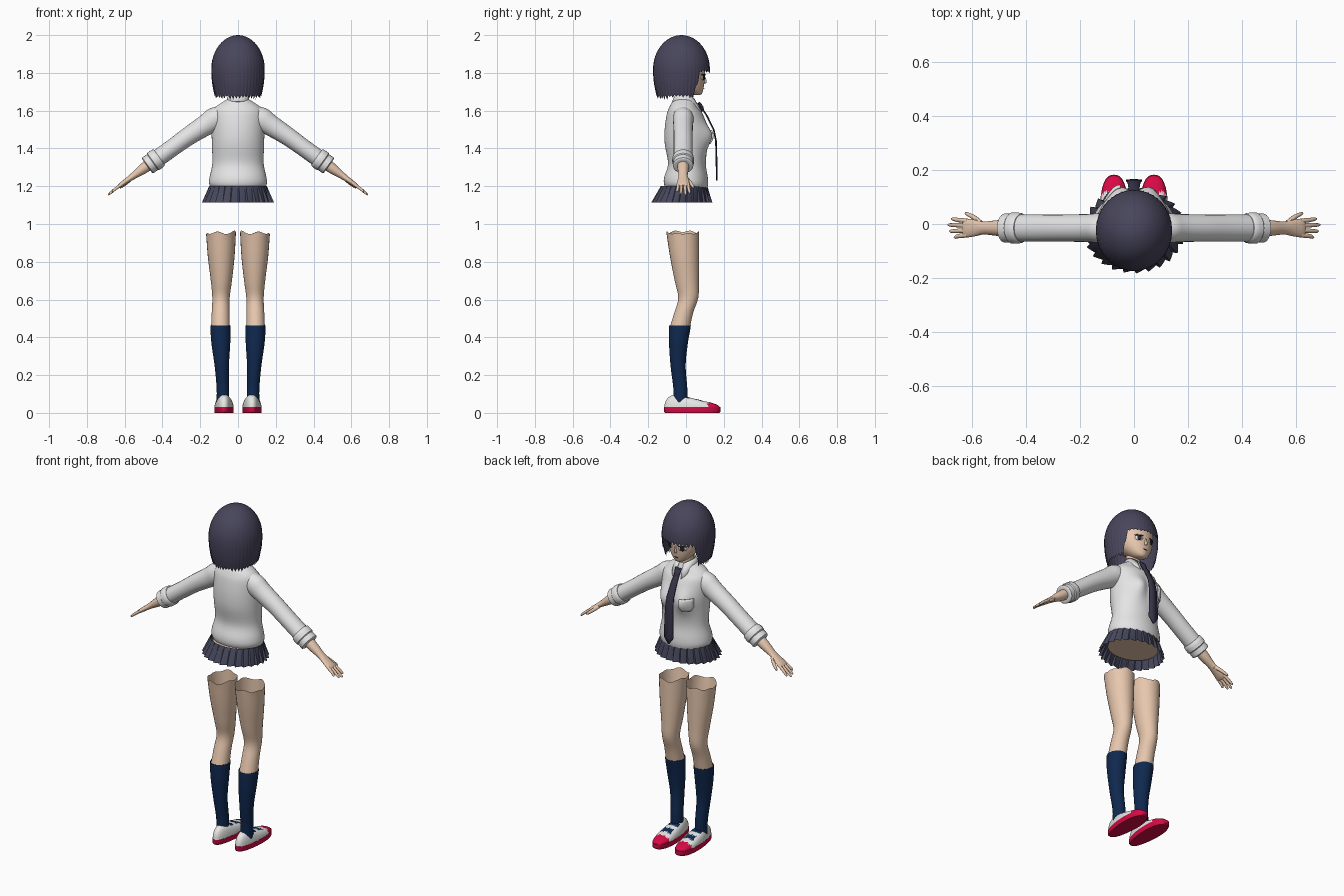
import bpy, bmesh, math, random
from mathutils import Vector, Matrix

random.seed(4)
cube = bpy.data.objects.get("Cube")
if cube:
    bpy.data.objects.remove(cube, do_unlink=True)


def material(name, r, g, b):
    m = bpy.data.materials.new(name)
    m.use_nodes = True
    m.diffuse_color = (r, g, b, 1)
    bsdf = next(n for n in m.node_tree.nodes if n.type == "BSDF_PRINCIPLED")
    bsdf.inputs["Base Color"].default_value = (r, g, b, 1)
    return m


HAIR = material("dark slate hair", .065, .06, .105)
SKIN = material("skin", .80, .57, .42)
SHIRT = material("shirt white", .78, .78, .78)
SKIRT = material("slate skirt", .06, .062, .105)
SOCK = material("navy sock", .005, .022, .08)
SHOE = material("shoe white", .8, .8, .78)
RED = material("crimson rubber", .68, .003, .06)
TIE = material("dark plum tie", .04, .035, .07)
EYE = material("eye dark", .02, .018, .03)
EYEWHITE = material("eye white", .85, .85, .85)


def finish(name, bm, mats, mirror=False, angle=40, thick=0, rule=None):
    bmesh.ops.recalc_face_normals(bm, faces=bm.faces)
    mesh = bpy.data.meshes.new(name)
    bm.to_mesh(mesh)
    bm.free()
    ob = bpy.data.objects.new(name, mesh)
    bpy.context.collection.objects.link(ob)
    for m in mats:
        mesh.materials.append(m)
    if rule:
        for p in mesh.polygons:
            p.material_index = rule(p.center)
    bpy.ops.object.select_all(action="DESELECT")
    ob.select_set(True)
    bpy.context.view_layer.objects.active = ob
    bpy.ops.object.shade_smooth_by_angle(angle=math.radians(angle))
    if thick:
        mod = ob.modifiers.new("thickness", "SOLIDIFY")
        mod.thickness, mod.offset = thick, 0
    if mirror:
        ob.modifiers.new("mirror", "MIRROR").use_mirror_merge = False
    return ob


def grid(name, rows, mats, closed=True, caps=(False, False), matrix=None, **kw):
    """Skin rows of points with quads."""
    bm = bmesh.new()
    vs = [[bm.verts.new(p) for p in row] for row in rows]
    n = len(rows[0])
    for a, b in zip(vs, vs[1:]):
        for i in range(n if closed else n - 1):
            j = (i + 1) % n
            bm.faces.new((a[i], a[j], b[j], b[i]))
    if caps[0]:
        bm.faces.new(vs[0])
    if caps[1]:
        bm.faces.new(vs[-1])
    if matrix:
        bm.transform(matrix)
    return finish(name, bm, mats, **kw)


def spline(pts, n=4):
    """Pass a smooth curve through tuples of any length."""
    out = []
    for i in range(len(pts) - 1):
        a, b, c, d = (pts[min(max(k, 0), len(pts) - 1)] for k in range(i - 1, i + 3))
        for s in range(n):
            t = s / n
            out.append(tuple(q + t / 2 * (r - p + t * (2*p - 5*q + 4*r - e + t * (3*(q - r) + e - p)))
                             for p, q, r, e in zip(a, b, c, d)))
    return out + [tuple(pts[-1])]


def loft(name, rings, mats, seg=28, n=4, warp=None, **kw):
    """Rings are (x, y, z, x radius, y radius)."""
    rows = []
    for x, y, z, rx, ry in spline(rings, n):
        row = [Vector((x + rx * math.sin(k * math.tau / seg), y + ry * math.cos(k * math.tau / seg), z))
               for k in range(seg)]
        rows.append([warp(p) for p in row] if warp else row)
    return grid(name, rows, mats, **kw)


def front_y(rings, x, z):
    """Forward surface of a loft at x, z."""
    r = min(spline(rings, 12), key=lambda q: abs(q[2] - z))
    return r[1] + r[4] * math.sqrt(max(0, 1 - (x / r[3]) ** 2))


# Torso with a soft bust
torso = [(0, .003, 1.19, .142, .11), (0, 0, 1.215, .153, .117), (0, 0, 1.25, .15, .115),
         (0, .005, 1.32, .136, .1), (0, 0, 1.42, .138, .112), (0, 0, 1.5, .14, .113),
         (0, -.006, 1.58, .138, .096), (0, -.012, 1.615, .122, .078),
         (0, -.012, 1.64, .09, .065), (0, -.008, 1.665, .05, .05)]


def bust(x, z):
    return .034 * math.exp(-((abs(x) - .062) / .045) ** 2 - ((z - 1.465) / .06) ** 2)


def bust_warp(p):
    if p.y > 0:
        p.y += bust(p.x, p.z) * min(1, p.y / .05)
    return p


loft("shirt_body", torso, [SHIRT], seg=48, warp=bust_warp)

# Chest pocket follows the shirt
rows = []
for i in range(7):
    z = 1.495 - .07 * i / 6
    half = .03 if i < 5 else .03 - .006 * (i - 4)
    rows.append([(x, front_y(torso, x, z) + bust(x, z) + .004, z)
                 for x in (-.08 + half * k / 3 for k in range(-3, 4))])
grid("chest_pocket", rows, [SHIRT], closed=False, thick=.007)

# Collar, dipping to points at the front
rows = []
for s in (0, .5, 1):
    row = []
    for k in range(33):
        a = math.radians(16 + 328 * k / 32)
        dip = max(0, math.cos(a)) ** 3
        r = .047 + s * (.016 + .03 * dip)
        row.append((r * math.sin(a), -.006 + r * 1.05 * math.cos(a), 1.682 - s * (.035 + .045 * dip) - .02 * dip))
    rows.append(row)
grid("collar", rows, [SHIRT], closed=False, thick=.005)

# Necktie: knot and hanging blade
path = [(.02, .068, 1.645), (.016, .088, 1.605), (.018, .108, 1.575), (.022, .145, 1.5),
        (.025, .157, 1.44), (.028, .16, 1.34), (.03, .161, 1.265), (.004, .161, 1.23)]
grid("necktie", [[(-w, y, z), (0, y + .003, z), (w, y, z)] for w, y, z in path], [TIE],
     closed=False, thick=.006)
loft("tie_knot", [(0, .088, 1.595, .011, .009), (0, .08, 1.62, .018, .012), (0, .07, 1.64, .017, .009)],
     [TIE], seg=10, n=2, caps=(True, True))

# Pleated skirt and the body inside it
PLEATS, STEP = 26, 6
rows = []
for s in (0, .3, .65, 1):
    row = []
    for k in range(PLEATS * STEP):
        a = k * math.tau / (PLEATS * STEP)
        f = 1 + (.015 + .075 * s) * ((k % STEP) / (STEP - 1) - .7)
        row.append(((.152 + .034 * s) * f * math.sin(a), -.01 - .012 * s + (.122 + .035 * s) * f * math.cos(a),
                    1.202 - .087 * s))
    rows.append(row)
grid("pleated_skirt", rows, [SKIRT], angle=25)
loft("hips", [(0, -.01, 1.15, .145, .12), (0, -.005, 1.2, .135, .105)], [SKIN], caps=(True, False))

# Neck and head
loft("neck", [(0, -.012, 1.62, .042, .042), (0, -.008, 1.68, .037, .039), (0, 0, 1.73, .04, .045)], [SKIN], seg=20)
head = [(0, .062, 1.682, .012, .012), (0, .05, 1.69, .032, .034), (0, .035, 1.71, .056, .056),
        (0, .012, 1.745, .083, .085), (0, 0, 1.79, .1, .1), (0, -.008, 1.85, .106, .106),
        (0, -.01, 1.92, .08, .085), (0, -.01, 1.96, .03, .03)]
loft("head", head, [SKIN], seg=36, caps=(True, True))
loft("nose", [(0, .094, 1.743, .006, .006), (0, .097, 1.752, .008, .013), (0, .092, 1.785, .004, .008)],
     [SKIN], seg=10, caps=(True, True))


def face_patch(name, cx, cz, w, h, lift, mat, mirror=True):
    """Thin oval plate lying on the face."""
    rows = []
    for s in (.05, .5, 1):
        ring = [(cx + s * w * math.cos(k * math.tau / 20), cz + s * h * math.sin(k * math.tau / 20)) for k in range(20)]
        rows.append([(x, front_y(head, x, z) + lift, z) for x, z in ring])
    grid(name, rows, [mat], caps=(True, False), mirror=mirror, thick=.002)


face_patch("eye_white", .042, 1.776, .02, .014, .003, EYEWHITE)
face_patch("iris", .041, 1.776, .011, .014, .005, EYE)
face_patch("upper_lash", .043, 1.79, .023, .004, .006, EYE)
face_patch("mouth", 0, 1.717, .013, .002, .003, EYE, mirror=False)

# Bobbed hair: dome, straight fringe and ragged locks
LOCKS, STEP = 44, 4
tips = [random.uniform(.006, .024) for _ in range(LOCKS)]
rows = [[] for _ in range(21)]
for k in range(LOCKS * STEP):
    a = k * math.tau / (LOCKS * STEP)
    turn = abs(math.degrees(math.atan2(math.sin(a), math.cos(a))))
    u = (k % STEP) / STEP
    side = min(1, max(0, (turn - 48) / 14))
    end = 1.815 - .13 * side - .004 * (turn > 110) - tips[k // STEP] * (1 - abs(2 * u - 1))
    for i, row in enumerate(rows):
        if i <= 12:
            b = math.radians(2 + 88 * i / 12)
            z, f = 1.82 + .18 * math.cos(b), math.sin(b)
        else:
            z = 1.82 + (end - 1.82) * (i - 12) / 8
            f = 1 - .17 * ((1.82 - z) / .16) ** 2
        f *= 1 + .035 * (i / 20) ** 2 * (u - .4)
        row.append((.141 * f * math.sin(a), -.024 + .15 * f * math.cos(a), z))
grid("bobbed_hair", rows, [HAIR], caps=(True, False), angle=50)

# Arms, built along their own axis and swung outwards
c, s = math.cos(math.radians(35.8)), math.sin(math.radians(35.8))
ARM = Matrix(((-s, 0, c, .10), (0, 1, 0, -.015), (-c, 0, -s, 1.582), (0, 0, 0, 1)))


def arm_part(name, rings, mat, seg=24, caps=(True, True), n=4):
    loft(name, rings, [mat], seg=seg, n=n, caps=caps, matrix=ARM, mirror=True)


arm_part("sleeve", [(.012, 0, -.03, .045, .045), (.008, 0, .03, .062, .055), (.006, 0, .09, .056, .052),
                    (0, 0, .2, .049, .05), (0, 0, .3, .046, .05), (0, 0, .42, .046, .05)], SHIRT)
arm_part("rolled_cuff", [(0, 0, .39, .045, .047), (0, 0, .395, .054, .056), (0, 0, .43, .055, .058),
                         (0, 0, .435, .05, .053), (0, 0, .465, .051, .054), (0, 0, .47, .04, .042)], SHIRT, n=2)
arm_part("forearm_and_palm", [(0, 0, .44, .031, .032), (0, 0, .5, .027, .029), (0, 0, .56, .018, .024),
                              (0, 0, .6, .014, .03), (0, 0, .64, .012, .035), (0, 0, .655, .008, .033)], SKIN)
for name, y, tip in (("index", .026, .712), ("middle", .009, .727), ("ring", -.009, .72), ("little", -.026, .7)):
    arm_part(name + "_finger", [(0, y, .635, .009, .009), (0, y * 1.15, .68, .008, .008),
                                (.003, y * 1.3, tip - .006, .006, .006), (.003, y * 1.3, tip, .002, .002)],
             SKIN, seg=10, n=2)
arm_part("thumb", [(.004, .015, .575, .011, .012), (.008, .038, .61, .01, .01),
                   (.01, .052, .645, .007, .007), (.01, .055, .655, .002, .002)], SKIN, seg=10, n=2)

# Legs with open tops, and socks
leg = [(.093, -.036, .44, .05, .054), (.092, -.012, .53, .047, .05), (.09, .012, .61, .046, .053),
       (.088, .004, .7, .056, .064), (.089, -.008, .83, .071, .077), (.09, -.017, .955, .079, .087)]


def ragged(p):
    if p.z > .95:
        p.z += .007 * math.sin(p.x * 70) + .004 * math.sin(p.y * 90)
    return p


loft("leg", leg, [SKIN], warp=ragged, mirror=True)
loft("sock", [(.08, -.03, .05, .034, .036), (.08, -.03, .13, .033, .037), (.086, -.042, .25, .038, .04),
              (.091, -.04, .37, .05, .05), (.093, -.033, .455, .053, .058), (.093, -.033, .458, .05, .054)],
     [SOCK], mirror=True)


# Slip-on shoes: domed upper with strap and red toe, on a red sole
def footprint(k, scale):
    a = k * math.tau / 40
    y = .033 + .148 * math.sin(a)
    w = .05 + .008 * math.sin(a)
    return .074 + scale * w * math.copysign(abs(math.cos(a)) ** .8, math.cos(a)), .033 + scale * (y - .033)


heights = [(-.12, .085), (-.05, .075), (.02, .055), (.1, .036), (.19, .024)]


def shoe_height(y):
    for (a, p), (b, q) in zip(heights, heights[1:]):
        if y <= b:
            return p + (q - p) * (y - a) / (b - a)
    return heights[-1][1]


rows = []
for f in (1, .985, .96, .92, .86, .78, .68, .57, .45, .33, .2, .08):
    row = [footprint(k, f) for k in range(40)]
    rows.append([(x, y, .026 + shoe_height(y) * math.sqrt(1 - f ** 4)) for x, y in row])


def shoe_colour(p):
    if p.y > .118:
        return 1
    opening = -.01 < p.y < .085 and abs(p.x - .074) < .03
    return 2 if opening and not .022 < p.y < .05 else 0


grid("shoe_upper", rows, [SHOE, RED, SOCK], caps=(False, True), mirror=True, rule=shoe_colour)
grid("shoe_sole", [[(*footprint(k, f), z) for k in range(40)] for f, z in ((.97, 0), (1.01, .006), (1.01, .03), (.95, .032))],
     [RED], caps=(True, True), mirror=True)
